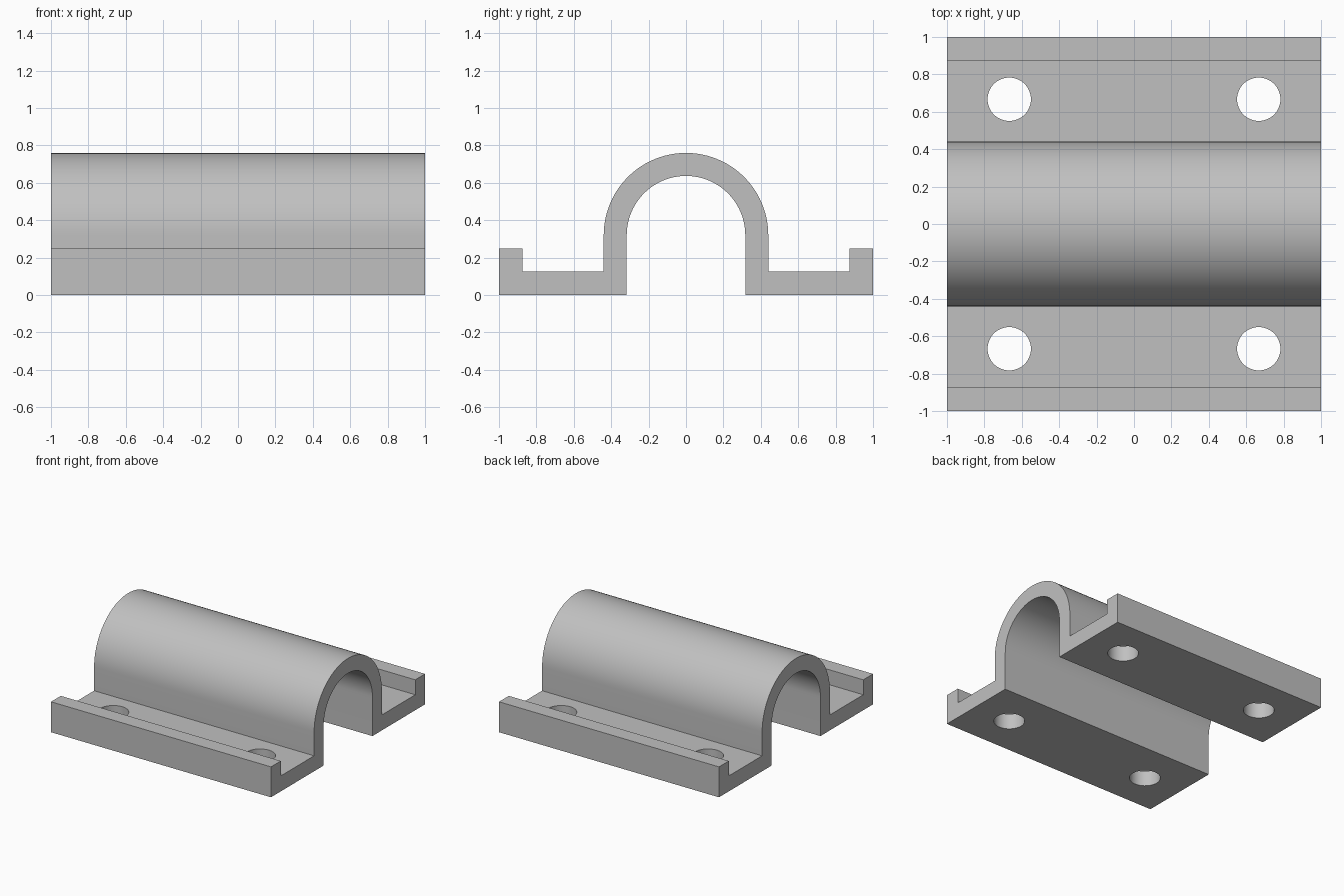
import bpy
import bmesh
from math import cos, sin, pi, radians

if "Cube" in bpy.data.objects:
    bpy.data.objects.remove(bpy.data.objects["Cube"], do_unlink=True)

HALF = 1.0           # half length and half width
OUTER, INNER = 0.44, 0.317
ARC_Z = 0.32         # height of the arch centre
PLATE, LIP = 0.127, 0.25
LIP_Y = 0.873        # inner side of the lip
HOLE, HOLE_R = 0.667, 0.116
STEPS = 48

grey = bpy.data.materials.new("plain grey")
grey.use_nodes = True
colour = (0.53, 0.53, 0.53, 1)
grey.diffuse_color = colour
grey.node_tree.nodes["Principled BSDF"].inputs["Base Color"].default_value = colour


def arc(radius):
    """Half circle from +y over the top to -y."""
    angles = [pi * i / STEPS for i in range(STEPS + 1)]
    return [(radius * cos(a), ARC_Z + radius * sin(a)) for a in angles]


# Clamp section: right flange, outer arch, left flange, inner arch
flange = [(INNER, 0), (HALF, 0), (HALF, LIP), (LIP_Y, LIP), (LIP_Y, PLATE), (OUTER, PLATE)]
mirrored = [(-y, z) for y, z in reversed(flange)]
section = flange + arc(OUTER) + mirrored + arc(INNER)[::-1]

# Extrude the section along x
bm = bmesh.new()
face = bm.faces.new([bm.verts.new((-HALF, y, z)) for y, z in section])
extruded = bmesh.ops.extrude_face_region(bm, geom=[face])["geom"]
moved = [v for v in extruded if isinstance(v, bmesh.types.BMVert)]
bmesh.ops.translate(bm, verts=moved, vec=(2 * HALF, 0, 0))
bmesh.ops.recalc_face_normals(bm, faces=bm.faces)
mesh = bpy.data.meshes.new("pipe_clamp")
bm.to_mesh(mesh)
bm.free()
clamp = bpy.data.objects.new("pipe_clamp", mesh)
bpy.context.collection.objects.link(clamp)
mesh.materials.append(grey)

# Four bolt holes through the flanges
for x in (-HOLE, HOLE):
    for y in (-HOLE, HOLE):
        bpy.ops.mesh.primitive_cylinder_add(vertices=48, radius=HOLE_R, depth=0.6, location=(x, y, 0.1))
        cutter = bpy.context.object
        cutter.name = "bolt_hole_cutter"
        cutter.hide_render = True
        cutter.data.materials.append(grey)
        bpy.ops.object.select_all(action="DESELECT")
        clamp.select_set(True)
        bpy.context.view_layer.objects.active = clamp
        cut = clamp.modifiers.new("bolt_hole", "BOOLEAN")
        cut.operation = "DIFFERENCE"
        cut.solver = "EXACT"
        cut.object = cutter
        bpy.ops.object.modifier_apply(modifier=cut.name)
        bpy.data.objects.remove(cutter, do_unlink=True)

# Smooth arch and holes, sharp corners
bpy.ops.object.shade_smooth_by_angle(angle=radians(30))
